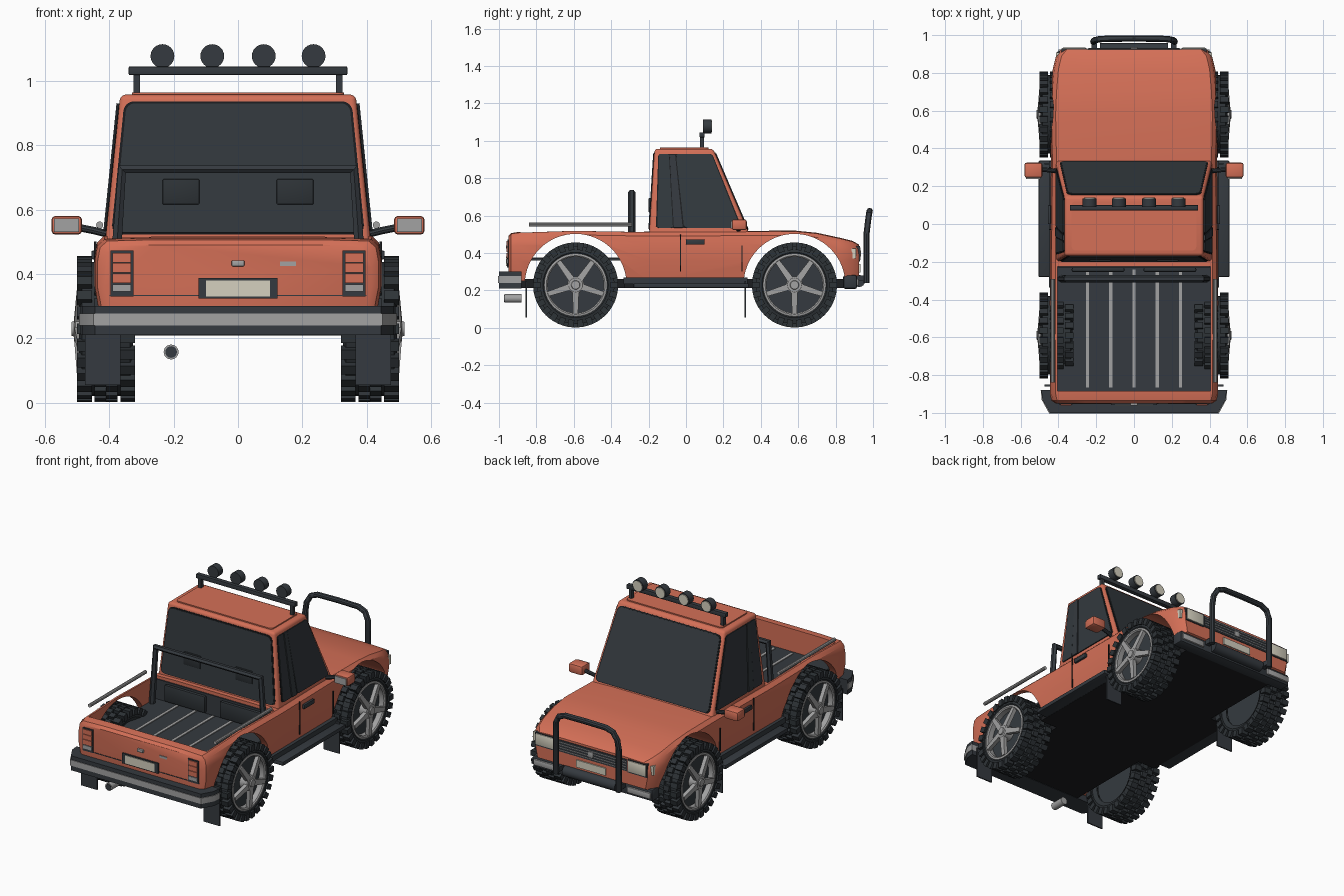
import bpy, bmesh, math
from mathutils import Vector, Matrix

if "Cube" in bpy.data.objects:
    bpy.data.objects.remove(bpy.data.objects["Cube"])


def material(name, r, g, b):
    m = bpy.data.materials.new(name)
    m.use_nodes = True
    m.diffuse_color = (r, g, b, 1)
    m.node_tree.nodes["Principled BSDF"].inputs["Base Color"].default_value = (r, g, b, 1)
    return m


PAINT = material("orange paint", 0.66, 0.16, 0.095)
TRIM = material("dark trim", 0.035, 0.042, 0.05)
GLASS = material("dark glass", 0.033, 0.041, 0.048)
RUBBER = material("tyre rubber", 0.027, 0.033, 0.038)
METAL = material("grey metal", 0.36, 0.36, 0.36)
CREAM = material("cream lens", 0.66, 0.63, 0.52)
UNDER = material("underside black", 0.012, 0.013, 0.015)


def finish(name, bm, mat, fix=True):
    if fix:
        bmesh.ops.recalc_face_normals(bm, faces=bm.faces)
    me = bpy.data.meshes.new(name)
    bm.to_mesh(me)
    bm.free()
    me.materials.append(mat)
    ob = bpy.data.objects.new(name, me)
    bpy.context.collection.objects.link(ob)
    return ob


def box(name, x, y, z, mat, bevel=0.0):
    """Box from three (low, high) ranges."""
    bm = bmesh.new()
    bmesh.ops.create_cube(bm, size=1)
    for v in bm.verts:
        v.co = [r[0] if c < 0 else r[1] for c, r in zip(v.co, (x, y, z))]
    if bevel:
        bmesh.ops.bevel(bm, geom=bm.edges[:], offset=bevel, segments=2, affect='EDGES', profile=0.5)
    return finish(name, bm, mat)


def span(s, a, b):
    return (min(s * a, s * b), max(s * a, s * b))


def cylinder(name, centre, radius, length, axis, mat, sides=24):
    bm = bmesh.new()
    turn = Vector((0, 0, 1)).rotation_difference(Vector(axis)).to_matrix().to_4x4()
    bmesh.ops.create_cone(bm, cap_ends=True, segments=sides, radius1=radius, radius2=radius,
                          depth=length, matrix=Matrix.Translation(centre) @ turn)
    return finish(name, bm, mat)


def tube(name, points, radius, mat, res=3):
    cu = bpy.data.curves.new(name, 'CURVE')
    cu.dimensions = '3D'
    cu.bevel_depth, cu.bevel_resolution, cu.use_fill_caps = radius, res, True
    sp = cu.splines.new('POLY')
    sp.points.add(len(points) - 1)
    for p, co in zip(sp.points, points):
        p.co = (*co, 1)
    tmp = bpy.data.objects.new(name, cu)
    bm = bmesh.new()
    me = bpy.data.meshes.new_from_object(tmp)
    bm.from_mesh(me)
    bpy.data.objects.remove(tmp)
    return finish(name, bm, mat)


def plate(name, corners, out, mat, thick=0.006, rounding=0.0):
    """Thin plate raised from a flat outline along the outward direction."""
    bm = bmesh.new()
    face = bm.faces.new([bm.verts.new(c) for c in corners])
    if rounding:
        bmesh.ops.bevel(bm, geom=bm.verts[:], offset=rounding, segments=4, affect='VERTICES', profile=0.5)
    bm.faces.ensure_lookup_table()
    face = bm.faces[0]
    face.normal_update()
    n = face.normal * (1 if face.normal.dot(Vector(out)) > 0 else -1)
    top = bmesh.ops.extrude_face_region(bm, geom=[face], use_keep_orig=True)["geom"]
    for v in top:
        if isinstance(v, bmesh.types.BMVert):
            v.co += n * thick
    return finish(name, bm, mat)


def lathe(name, profile, mat, steps=40):
    """Turn an (x, radius) profile around the axle."""
    bm = bmesh.new()
    vs = [bm.verts.new((x, 0, r)) for x, r in profile]
    es = [bm.edges.new(p) for p in zip(vs, vs[1:])]
    bmesh.ops.spin(bm, geom=vs + es, cent=(0, 0, 0), axis=(1, 0, 0), angle=math.tau, steps=steps, use_merge=True)
    bmesh.ops.remove_doubles(bm, verts=bm.verts, dist=1e-5)
    return finish(name, bm, mat)


def cut(ob, cutter):
    m = ob.modifiers.new("cut", 'BOOLEAN')
    m.operation, m.solver, m.object = 'DIFFERENCE', 'EXACT', cutter
    bpy.context.view_layer.objects.active = ob
    bpy.ops.object.modifier_apply(modifier="cut")
    bpy.data.objects.remove(cutter)


# Lower body: cross-sections (y, half width, top, bottom) skinned from tail to nose
stations = [(-.95, .415, .49, .29), (-.935, .437, .506, .27), (-.9, .445, .512, .25), (-.6, .447, .522, .25),
            (-.2, .445, .515, .25), (.33, .44, .518, .25), (.58, .445, .52, .25), (.7, .44, .508, .25),
            (.82, .43, .482, .25), (.89, .413, .465, .265), (.925, .385, .445, .28)]
bm = bmesh.new()
rings = []
for y, w, t, b in stations:
    half = [(w * .96, b), (w, .36), (w, t - .07), (w - .008, t - .025), (w - .03, t - .004), (w * .6, t)]
    ring = half + [(-x, z) for x, z in reversed(half)]
    rings.append([bm.verts.new((x, y, z)) for x, z in ring])
for a, b in zip(rings, rings[1:]):
    for i in range(len(a)):
        j = (i + 1) % len(a)
        bm.faces.new((a[i], a[j], b[j], b[i]))
bm.faces.new(rings[0])
bm.faces.new(rings[-1])
body = finish("body", bm, PAINT)
AXLES = (-.59, .58)
for y in AXLES:
    cut(body, cylinder("arch_cutter", (0, y, .23), .272, 2, (1, 0, 0), PAINT, 64))
cut(body, box("bed_cutter", (-.405, .405), (-.885, -.225), (.365, .8), PAINT))

# Load bed
box("bed_floor", (-.405, .405), (-.885, -.225), (.36, .372), TRIM)
for i in range(5):
    x = (i - 2) * .123
    box("bed_strip", (x - .009, x + .009), (-.865, -.24), (.372, .377), METAL)
box("bed_bulkhead", (-.4, .4), (-.232, -.224), (.372, .495), TRIM)
for s in (-1, 1):
    box("seat_back", span(s, .05, .33), (-.255, -.23), (.38, .485), RUBBER, .01)
    tube("bed_rail", [(s * .43, -.84, .552), (s * .43, -.29, .552)], .011, METAL)
tube("roll_bar", [(-.385, -.29, .372), (-.36, -.29, .725), (.36, -.29, .725), (.385, -.29, .372)], .019, TRIM, 1)

# Cab: tapered block with inset windows
low = [(-.413, -.197, .5), (.413, -.197, .5), (.413, .34, .5), (-.413, .34, .5)]
high = [(-.366, -.168, .957), (.366, -.168, .957), (.366, .145, .957), (-.366, .145, .957)]
bm = bmesh.new()
lo, hi = ([bm.verts.new(p) for p in pts] for pts in (low, high))
bm.faces.new(lo)
bm.faces.new(hi)
for i in range(4):
    bm.faces.new((lo[i], lo[i - 1], hi[i - 1], hi[i]))
bmesh.ops.bevel(bm, geom=[e for e in bm.edges if max(v.co.z for v in e.verts) > .9],
                offset=.016, segments=3, affect='EDGES', profile=.5)
finish("cab", bm, PAINT)
plate("roof_crown", [(x, y, .955) for x, y in ((-.33, -.14), (.33, -.14), (.33, .12), (-.33, .12))],
      (0, 0, 1), PAINT, .009, .02)


def pane(name, i, outline, mat, thick, rounding=0.0):
    """Plate on cab wall i, outlined in (across, up) fractions."""
    a, b, c, d = (Vector(p) for p in (low[i], low[(i + 1) % 4], high[(i + 1) % 4], high[i]))
    pts = [a.lerp(b, u).lerp(d.lerp(c, u), v) for u, v in outline]
    plate(name, pts, (a + b) / 2 - Vector((0, .07, .5)), mat, thick, rounding)


def rect(u0, u1, v0, v1):
    return [(u0, v0), (u1, v0), (u1, v1), (u0, v1)]


for name, i in (("rear_window", 0), ("windscreen", 2)):
    pane(name + "_seal", i, rect(.02, .98, .05, .955), UNDER, .003, .03)
    pane(name, i, rect(.03, .97, .06, .94), GLASS, .006, .025)
for s, i in ((1, 1), (-1, 3)):
    def side(a, b):
        return rect(a, b, .075, .94) if s > 0 else rect(1 - b, 1 - a, .075, .94)
    pane("side_window_seal", i, side(.065, .95), UNDER, .003, .015)
    pane("quarter_window", i, side(.08, .24), GLASS, .006, .01)
    pane("door_pillar", i, side(.25, .34), TRIM, .009)
    pane("door_window", i, side(.355, .935), GLASS, .006, .015)
    box("headrest", span(s, .12, .235), (-.2, -.188), (.615, .695), RUBBER, .005)

# Roof light bar
box("light_bar", (-.34, .34), (.072, .1), (1.018, 1.045), TRIM, .004)
for s in (-1, 1):
    box("light_bar_post", span(s, .305, .325), (.074, .096), (.94, 1.03), TRIM)
for x in (-.235, -.08, .08, .235):
    cylinder("roof_lamp", (x, .113, 1.077), .037, .045, (0, 1, 0), TRIM)
    cylinder("roof_lamp_lens", (x, .137, 1.077), .031, .006, (0, 1, 0), CREAM)

# Sides: sills, steps, doors, mirrors, flaps
box("underside", (-.31, .31), (-.9, .88), (.212, .26), UNDER)
box("mid_underside", (-.43, .43), (-.33, .325), (.212, .255), UNDER)
for s in (-1, 1):
    box("running_board", span(s, .42, .505), (-.28, .335), (.213, .238), TRIM, .005)
    box("sill", span(s, .42, .45), (-.335, .33), (.235, .268), TRIM)
    box("door_handle", span(s, .44, .456), (0, .1), (.445, .472), TRIM, .004)
    for y in (-.03, .3):
        box("door_gap", span(s, .44, .447), (y - .003, y + .003), (.3, .44 if y > 0 else .5), UNDER)
    tube("mirror_arm", [(s * .41, .28, .525), (s * .45, .285, .535), (s * .5, .29, .545)], .012, TRIM)
    box("mirror", span(s, .485, .58), (.245, .325), (.522, .58), PAINT, .012)
    box("mirror_glass", span(s, .495, .572), (.239, .247), (.53, .572), METAL)
    for y in (-.855, .318):
        box("mud_flap", span(s, .365, .475), (y - .004, y + .004), (.055, .25), TRIM)

# Tail: bumper, lamps, number plate, exhaust
outline = [(-.49, -.88), (-.485, -.93), (-.445, -1), (.445, -1), (.485, -.93), (.49, -.88)]
plate("rear_bumper", [(x, y, .21) for x, y in outline], (0, 0, 1), TRIM, .09)
plate("rear_bumper_band", [(x * 1.008, y - .004 if y < -.95 else y, .24) for x, y in outline], (0, 0, 1), METAL, .036)
box("tail_seam", (-.4, .4), (-.953, -.949), (.331, .335), TRIM)
box("plate_recess", (-.123, .123), (-.958, -.945), (.323, .387), TRIM)
box("number_plate_rear", (-.1, .1), (-.962, -.95), (.33, .38), CREAM)
box("tail_handle", (-.02, .02), (-.962, -.945), (.423, .442), METAL, .004)
box("tail_badge", (.13, .18), (-.954, -.945), (.424, .438), METAL)
for s in (-1, 1):
    box("tail_lamp_frame", span(s, .325, .397), (-.955, -.925), (.33, .473), TRIM)
    box("reverse_lamp", span(s, .332, .39), (-.96, -.94), (.345, .367), METAL)
    for z in (.372, .404, .436):
        box("tail_lamp", span(s, .332, .39), (-.96, -.94), (z, z + .029), PAINT)
cylinder("exhaust", (-.208, -.925, .157), .023, .09, (0, 1, 0), METAL)
cylinder("exhaust_bore", (-.208, -.97, .157), .018, .004, (0, 1, 0), TRIM)

# Nose: grille, headlamps, bumper, winch, bull bar
box("grille", (-.245, .245), (.9, .929), (.36, .432), TRIM)
for i in range(4):
    box("grille_slat", (-.24, .24), (.92, .932), (.37 + i * .016, .374 + i * .016), METAL)
box("grille_emblem", (-.018, .018), (.92, .936), (.38, .415), METAL, .004)
box("number_plate_front", (-.1, .1), (.92, .932), (.295, .34), CREAM)
box("front_bumper", (-.41, .41), (.84, .915), (.208, .282), TRIM, .012)
cylinder("winch", (0, .925, .25), .032, .36, (1, 0, 0), TRIM)
for s in (-1, 1):
    box("headlamp_frame", span(s, .248, .383), (.9, .929), (.355, .437), TRIM)
    box("headlamp", span(s, .255, .378), (.91, .934), (.362, .431), CREAM, .004)
    box("corner_lamp", span(s, .38, .412), (.885, .908), (.37, .425), CREAM)
    box("front_bumper_cap", span(s, .24, .4), (.9, .925), (.225, .262), METAL, .005)
    box("bull_bar_bracket", span(s, .195, .225), (.88, .965), (.25, .28), TRIM)
arc = [(.215, .965, .24), (.215, .965, .5), (.21, .972, .56), (.185, .978, .605), (.14, .981, .622)]
tube("bull_bar", arc + [(0, .982, .624)] + [(-x, y, z) for x, y, z in reversed(arc)], .017, TRIM)

# Wheels: chunky tyre, dished rim, five spokes; one set of meshes shared by all four
tyre = lathe("tyre", [(-.07, .15), (-.084, .175), (-.075, .208), (.075, .208), (.084, .175), (.07, .155)], RUBBER)
bm = bmesh.new()
for k in range(26):
    for x, shift, size in ((-.067, 0, .046), (-.018, .5, .036), (.018, 0, .036), (.067, .5, .046)):
        turn = Matrix.Rotation((k + shift) * math.tau / 26, 4, 'X')
        bmesh.ops.create_cube(bm, size=1, matrix=turn @ Matrix.Translation((x, 0, .207))
                              @ Matrix.Diagonal((size, .032, .04, 1)))
tread = finish("tread_blocks", bm, RUBBER)
dish = lathe("rim_dish", [(-.06, 0), (-.06, .152), (.045, .156), (.045, 0)], TRIM)
ring = lathe("rim_ring", [(.045, .15), (.078, .15), (.084, .157), (.082, .168), (.07, .17)], METAL)
bm = bmesh.new()
for k in range(5):
    made = bmesh.ops.create_cube(bm, size=1)["verts"]
    for v in made:
        outer = v.co.z > 0
        v.co = ((.078 if outer else .088) + v.co.x * .024, v.co.y * (.026 if outer else .036), .155 if outer else .025)
    bmesh.ops.rotate(bm, verts=made, cent=(0, 0, 0), matrix=Matrix.Rotation(math.pi + k * math.tau / 5, 3, 'X'))
spokes = finish("rim_spokes", bm, METAL)
hub = lathe("hub", [(.04, .045), (.095, .045), (.1, .038), (.1, .024), (.107, .022), (.107, 0)], METAL, 24)
for part in (tyre, tread, dish, ring, spokes, hub):
    for s in (-1, 1):
        for y in AXLES:
            ob = part.copy()
            bpy.context.collection.objects.link(ob)
            ob.location = (s * .41, y, .229)
            ob.rotation_euler.z = 0 if s > 0 else math.pi
    bpy.data.objects.remove(part)

# Smooth rounded surfaces, keep creases sharp
bpy.ops.object.select_all(action='DESELECT')
for ob in bpy.context.collection.objects:
    if ob.type == 'MESH':
        ob.select_set(True)
        bpy.context.view_layer.objects.active = ob
bpy.ops.object.shade_smooth_by_angle(angle=math.radians(35))
